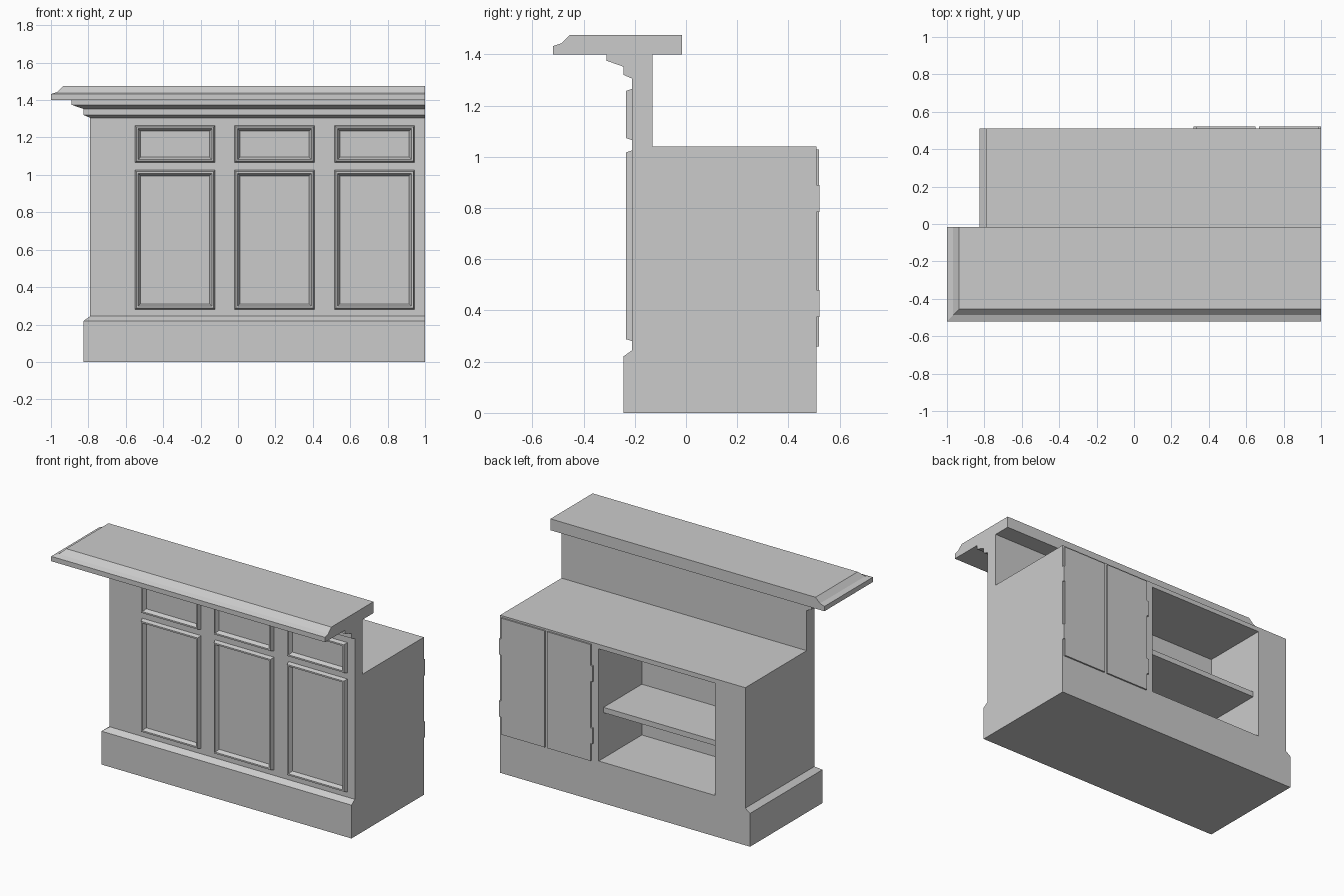
import bpy, bmesh

if "Cube" in bpy.data.objects:
    bpy.data.objects.remove(bpy.data.objects["Cube"])


def make(name, verts, faces):
    mesh = bpy.data.meshes.new(name)
    mesh.from_pydata(verts, [], faces)
    bm = bmesh.new()
    bm.from_mesh(mesh)
    bmesh.ops.recalc_face_normals(bm, faces=bm.faces)
    bm.to_mesh(mesh)
    bm.free()
    obj = bpy.data.objects.new(name, mesh)
    bpy.context.collection.objects.link(obj)
    return obj


def loft(name, back, levels, right=1.0):
    """Stack rectangles (left x, front y, z) sharing a flat right and back side."""
    verts, faces = [], []
    for x, y, z in levels:
        verts += [(x, y, z), (right, y, z), (right, back, z), (x, back, z)]
    for i in range(0, len(verts) - 4, 4):
        for j in range(4):
            k = (j + 1) % 4
            faces.append((i + j, i + k, i + 4 + k, i + 4 + j))
    n = len(verts)
    faces += [(3, 2, 1, 0), (n - 4, n - 3, n - 2, n - 1)]
    return make(name, verts, faces)


def box(name, x0, x1, y0, y1, z0, z1):
    return loft(name, y1, [(x0, y0, z0), (x0, y0, z1)], x1)


def panel_frame(name, x0, x1, z0, z1):
    """Mitred moulding on the front face; profile is (inset, height)."""
    profile = [(0, 0), (0.008, 0.025), (0.018, 0.025), (0.03, 0)]
    verts, faces = [], []
    for d, h in profile:
        y = -0.21 - h
        verts += [(x0 + d, y, z0 + d), (x1 - d, y, z0 + d),
                  (x1 - d, y, z1 - d), (x0 + d, y, z1 - d)]
    for i in range(0, 12, 4):
        for j in range(4):
            k = (j + 1) % 4
            faces.append((i + j, i + k, i + 4 + k, i + 4 + j))
    obj = make(name, verts, faces)
    # the open strip must face outwards (-y)
    if sum(p.normal.y for p in obj.data.polygons) > 0:
        obj.data.flip_normals()
    return obj


# Cabinet body with stepped plinth on front and left
body = loft("cabinet_body", 0.51, [
    (-0.825, -0.245, 0), (-0.825, -0.245, 0.22),
    (-0.79, -0.21, 0.245), (-0.79, -0.21, 1.04)])

# Open shelf niche cut from the back
cutter = box("niche_cutter", -0.57, 0.28, 0.06, 0.6, 0.27, 1.01)
cutter.hide_render = True
mod = body.modifiers.new("niche", 'BOOLEAN')
mod.operation = 'DIFFERENCE'
mod.solver = 'EXACT'
mod.object = cutter
bpy.context.view_layer.objects.active = body
bpy.ops.object.modifier_apply(modifier=mod.name)
bpy.data.objects.remove(cutter)

box("shelf", -0.57, 0.28, 0.06, 0.46, 0.57, 0.605)

# Raised bar wall with cornice
loft("bar_wall", -0.13, [
    (-0.79, -0.21, 1.04), (-0.79, -0.21, 1.305), (-0.825, -0.245, 1.32),
    (-0.825, -0.245, 1.352), (-0.89, -0.31, 1.375), (-0.89, -0.31, 1.40)])

# Bar top with moulded edge
loft("bar_top", -0.015, [
    (-1, -0.52, 1.40), (-1, -0.52, 1.432),
    (-0.968, -0.487, 1.443), (-0.935, -0.455, 1.475)])

# Front panel mouldings
for n, x in enumerate((-0.552, -0.02, 0.515)):
    panel_frame(f"lower_panel_{n + 1}", x, x + 0.43, 0.28, 1.025)
    panel_frame(f"upper_panel_{n + 1}", x, x + 0.43, 1.065, 1.265)

# Back doors with hinges on their outer edges
for side, x0, x1, hx in (("inner", 0.333, 0.65, 0.318), ("outer", 0.668, 0.988, 0.985)):
    box(f"{side}_door", x0, x1, 0.505, 0.52, 0.26, 1.028)
    for level, z in (("lower", 0.375), ("upper", 0.785)):
        box(f"{side}_door_{level}_hinge", hx, hx + 0.015, 0.505, 0.521, z, z + 0.105)
